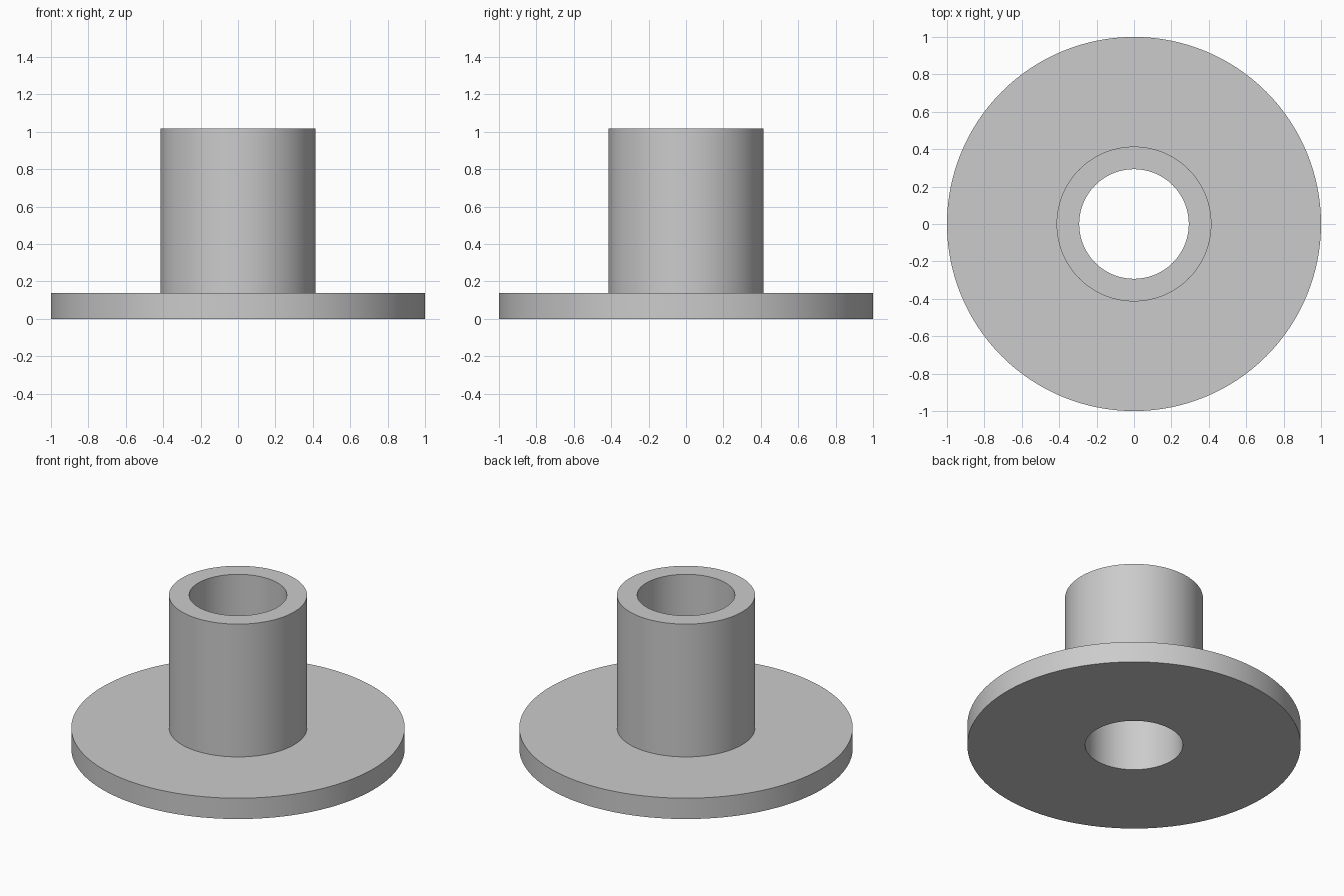
import bpy
import math

if "Cube" in bpy.data.objects:
    bpy.data.objects.remove(bpy.data.objects["Cube"])

SEGMENTS = 128

# Wall cross-section (radius, height): bore, tube rim, tube wall, flange
PROFILE = [(0.293, 0.0), (0.293, 1.017), (0.414, 1.017),
           (0.414, 0.138), (1.0, 0.138), (1.0, 0.0)]


def lathe(name, profile, segments, material):
    """Revolve a closed profile around z into a watertight ring."""
    n = len(profile)
    verts, faces = [], []
    for s in range(segments):
        a = 2 * math.pi * s / segments
        verts += [(r * math.cos(a), r * math.sin(a), z) for r, z in profile]
        t = (s + 1) % segments
        for i in range(n):
            j = (i + 1) % n
            faces.append((s * n + i, s * n + j, t * n + j, t * n + i))
    mesh = bpy.data.meshes.new(name)
    mesh.from_pydata(verts, [], faces)
    mesh.materials.append(material)
    obj = bpy.data.objects.new(name, mesh)
    bpy.context.collection.objects.link(obj)
    # Outward normals, then smooth walls with crisp rims
    bpy.ops.object.select_all(action='DESELECT')
    obj.select_set(True)
    bpy.context.view_layer.objects.active = obj
    bpy.ops.object.mode_set(mode='EDIT')
    bpy.ops.mesh.select_all(action='SELECT')
    bpy.ops.mesh.normals_make_consistent(inside=False)
    bpy.ops.object.mode_set(mode='OBJECT')
    bpy.ops.object.shade_smooth_by_angle(angle=math.radians(30))
    return obj


grey = bpy.data.materials.new("plain grey")
grey.diffuse_color = (0.6, 0.6, 0.6, 1.0)
grey.use_nodes = True
grey.node_tree.nodes["Principled BSDF"].inputs["Base Color"].default_value = grey.diffuse_color

# Flanged sleeve: one turned piece with a through bore
lathe("flanged_bushing", PROFILE, SEGMENTS, grey)
